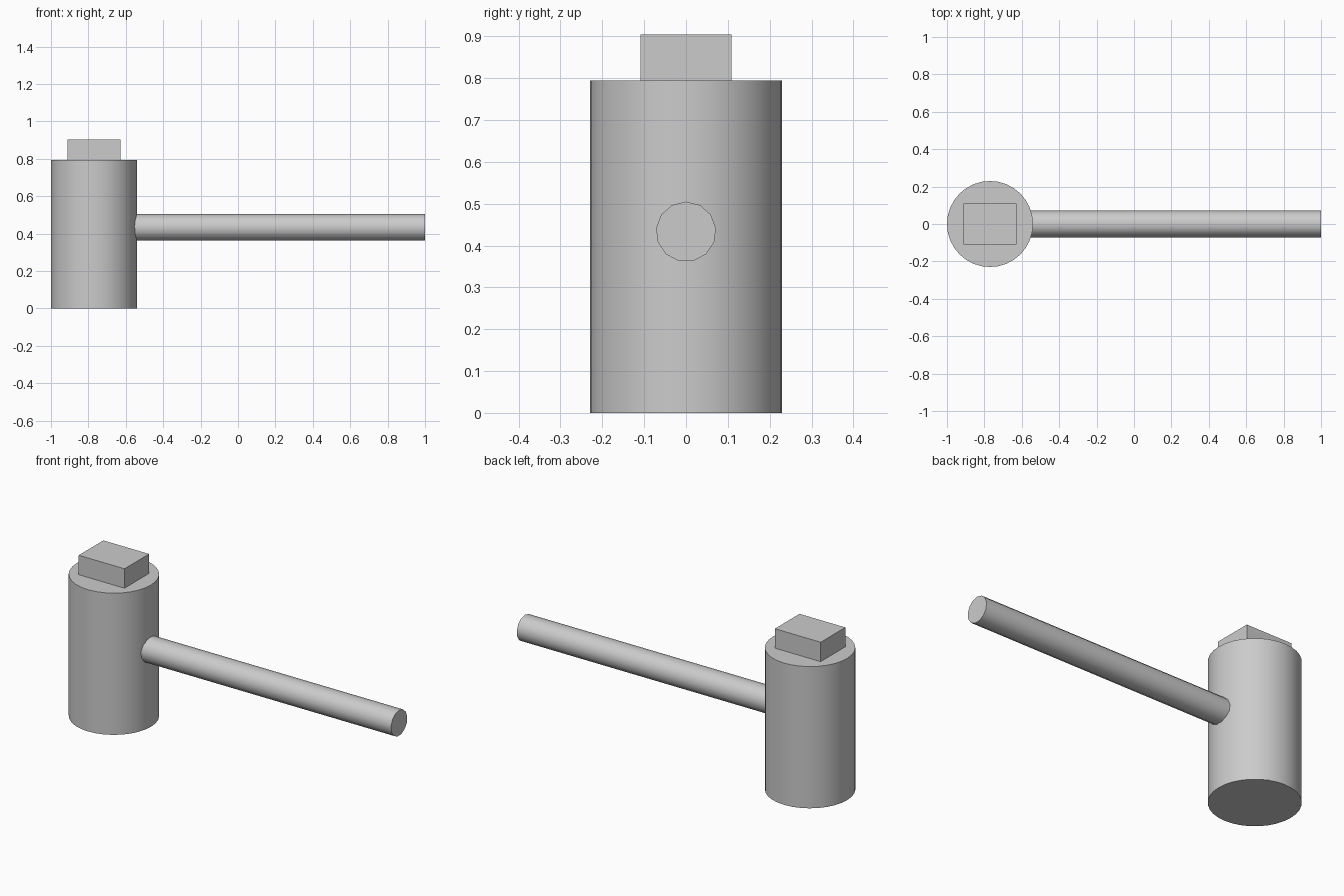
import bpy
import math

cube = bpy.data.objects.get("Cube")
if cube:
    bpy.data.objects.remove(cube, do_unlink=True)

# Single plain grey material
grey = bpy.data.materials.new("light grey")
grey.use_nodes = True
colour = (0.6, 0.6, 0.6, 1)
grey.diffuse_color = colour
grey.node_tree.nodes["Principled BSDF"].inputs["Base Color"].default_value = colour


def finish(name, smooth=False):
    obj = bpy.context.object
    obj.name = name
    obj.data.materials.append(grey)
    if smooth:
        bpy.ops.object.shade_smooth_by_angle(angle=math.radians(40))
    return obj


HEAD_X, HEAD_R, HEAD_H = -0.77, 0.23, 0.795
GRIP_R, GRIP_Z = 0.072, 0.433

# Upright cylindrical head
bpy.ops.mesh.primitive_cylinder_add(vertices=32, radius=HEAD_R, depth=HEAD_H,
                                    location=(HEAD_X, 0, HEAD_H / 2))
finish("hammer_head", True)

# Rectangular block on top of the head
bpy.ops.mesh.primitive_cube_add(size=1, location=(HEAD_X, 0, 0.844))
block = finish("top_block")
block.scale = (0.284, 0.218, 0.12)
bpy.ops.object.transform_apply(location=False, rotation=False, scale=True)

# Horizontal handle, its inner end buried in the head
start, end = -0.62, 1.0
bpy.ops.mesh.primitive_cylinder_add(vertices=13, radius=GRIP_R, depth=end - start,
                                    location=((start + end) / 2, 0, GRIP_Z),
                                    rotation=(math.pi / 2, 0, math.pi / 2))
finish("handle", True)
